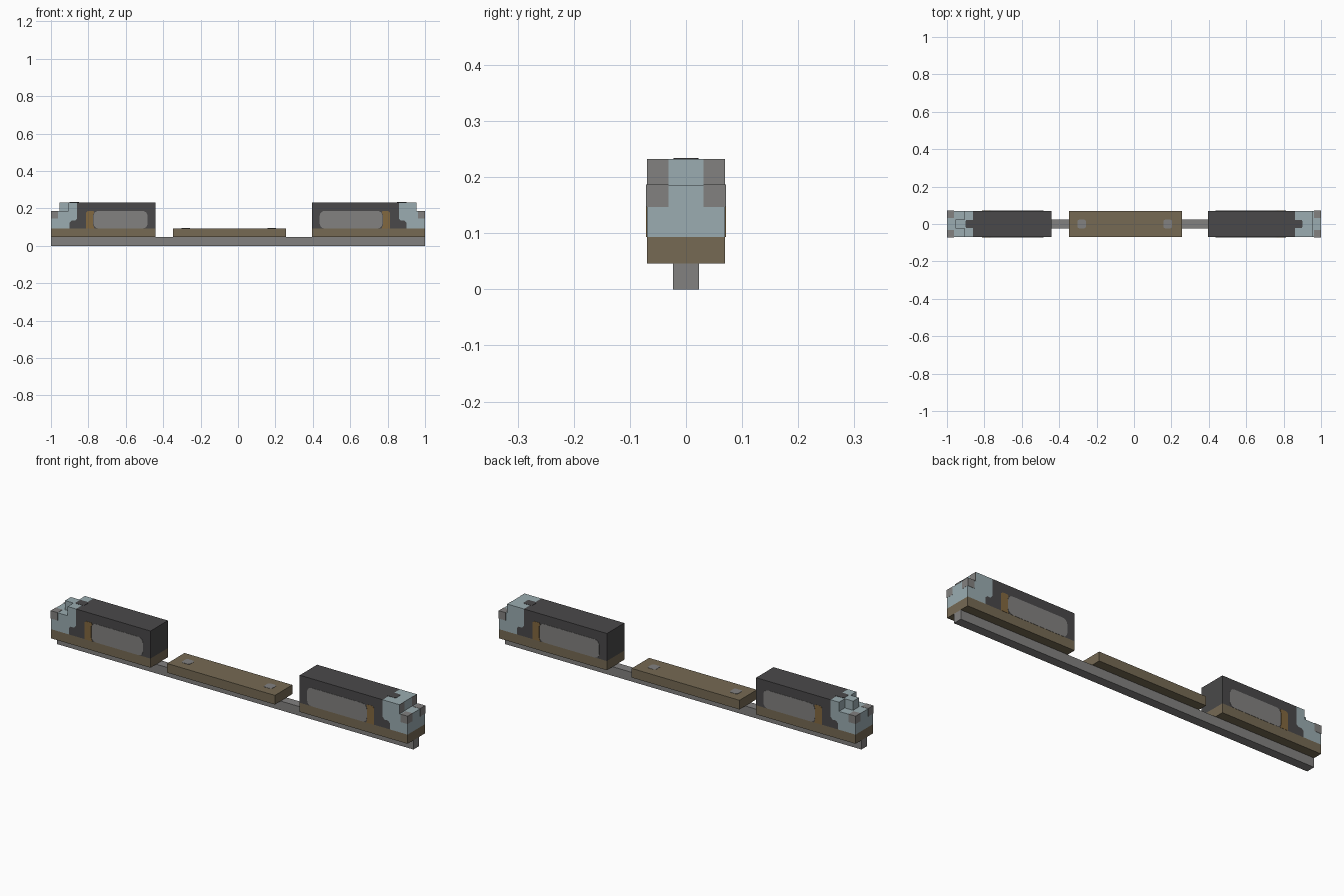
import bpy, bmesh, math

cube = bpy.data.objects.get("Cube")
if cube:
    bpy.data.objects.remove(cube)

U = 2 / 43           # building unit
W = 1.5 * U          # half width of the bodies
SKIN = 0.0012        # how far painted plates stand proud


def material(name, rgb):
    m = bpy.data.materials.new(name)
    m.use_nodes = True
    m.diffuse_color = (*rgb, 1)
    m.node_tree.nodes["Principled BSDF"].inputs["Base Color"].default_value = (*rgb, 1)
    return m


DARK = material("dark_grey", (0.068, 0.066, 0.068))
GREY = material("mid_grey", (0.225, 0.22, 0.216))
BROWN = material("drab_brown", (0.182, 0.144, 0.088))
BLUE = material("pale_blue", (0.325, 0.415, 0.44))
AMBER = material("amber_brown", (0.225, 0.138, 0.05))


def prism(name, pts, axis, lo, hi, mat, mirror=False):
    """Extrude a 2D outline along an axis; optionally mirror it across y = 0."""
    place = {"x": lambda a, b, d: (d, a, b),
             "y": lambda a, b, d: (a, d, b),
             "z": lambda a, b, d: (a, b, d)}[axis]
    bm = bmesh.new()
    rings = [[bm.verts.new(place(a, b, d)) for a, b in pts] for d in (lo, hi)]
    for ring in rings:
        bm.faces.new(ring)
    n = len(pts)
    for i in range(n):
        j = (i + 1) % n
        bm.faces.new((rings[0][i], rings[0][j], rings[1][j], rings[1][i]))
    bmesh.ops.recalc_face_normals(bm, faces=bm.faces)
    me = bpy.data.meshes.new(name)
    bm.to_mesh(me)
    bm.free()
    me.materials.append(mat)
    ob = bpy.data.objects.new(name, me)
    bpy.context.collection.objects.link(ob)
    if mirror:
        mod = ob.modifiers.new("both_sides", "MIRROR")
        mod.use_axis = (False, True, False)
    return ob


def rect(a0, a1, b0, b1):
    return [(a0, b0), (a1, b0), (a1, b1), (a0, b1)]


def rounded(a0, a1, b0, b1, r, steps=4):
    pts = []
    centres = [(a1 - r, b1 - r), (a0 + r, b1 - r), (a0 + r, b0 + r), (a1 - r, b0 + r)]
    for k, (ca, cb) in enumerate(centres):
        for i in range(steps + 1):
            t = math.pi / 2 * (k + i / steps)
            pts.append((ca + r * math.cos(t), cb + r * math.sin(t)))
    return pts


def box(name, x0, x1, y, z0, z1, mat):
    return prism(name, rect(x0, x1, z0, z1), "y", -y, y, mat)


def side_plate(name, pts, mat):
    return prism(name, pts, "y", W - 0.002, W + SKIN, mat, mirror=True)


# Rail and flat centre slab
box("rail", -1, 1, U / 2, 0, U, GREY)
box("centre_slab", -7.5 * U, 5.5 * U, W, U, 2 * U, BROWN)
for i, x in enumerate((-0.28, 0.18)):
    prism(f"slab_stud_{i + 1}", rounded(x - 0.023, x + 0.023, -0.023, 0.023, 0.01),
          "z", 2 * U - 0.002, 2 * U + SKIN, GREY)

# End bodies: s is the direction of the outer end
LOW, STEP, TOP = 2 * U, 4 * U, 5 * U
for s, side, inner, roof_end in ((1, "left", 0.395, 1 - U), (-1, "right", 0.442, 1 - 2 * U)):

    def flip(pts):
        return [(s * x, z) for x, z in pts]

    box(f"{side}_chassis", *sorted((s * inner, s * 1)), W, U, LOW, BROWN)

    # Body and nose meet along a stepped seam
    seam = [(0.90, LOW), (0.90, 0.125), (0.89, 0.135), (0.87, 0.135), (0.86, 0.147), (0.86, TOP)]
    prism(f"{side}_body", flip(seam + [(inner, TOP), (inner, LOW)]), "y", -W, W, DARK)
    prism(f"{side}_nose", flip(seam + [(roof_end, TOP), (roof_end, STEP), (1, STEP), (1, LOW)]),
          "y", -W, W, BLUE)
    prism(f"{side}_roof_notch", flip(rounded(0.85, 0.90, -0.022, 0.022, 0.008)),
          "z", TOP - 0.002, TOP + SKIN, DARK)

    # Grey corner caps on the stepped end
    prism(f"{side}_corner_cap", flip(rect(0.962, 1 + SKIN / 2, 0.147, STEP + SKIN)),
          "y", 0.031, W + SKIN, GREY, mirror=True)

    # Window panel and the amber pillar beside it
    side_plate(f"{side}_window", flip(rounded(inner + 0.042, 0.772, LOW, STEP, 0.025)), GREY)
    side_plate(f"{side}_pillar",
               flip([(0.768, LOW), (0.812, LOW), (0.812, 0.178), (0.802, STEP),
                     (0.774, STEP), (0.768, 0.178), (0.774, 0.168), (0.774, 0.11)]), AMBER)

# The two ends differ above the step
box("right_nose_post", -1 + U, -1 + 2 * U, U / 2, STEP, TOP, BLUE)
prism("left_roof_end_panel", rect(0.031, W, STEP, TOP), "x",
      1 - U - 0.002, 1 - U + SKIN, GREY, mirror=True)
